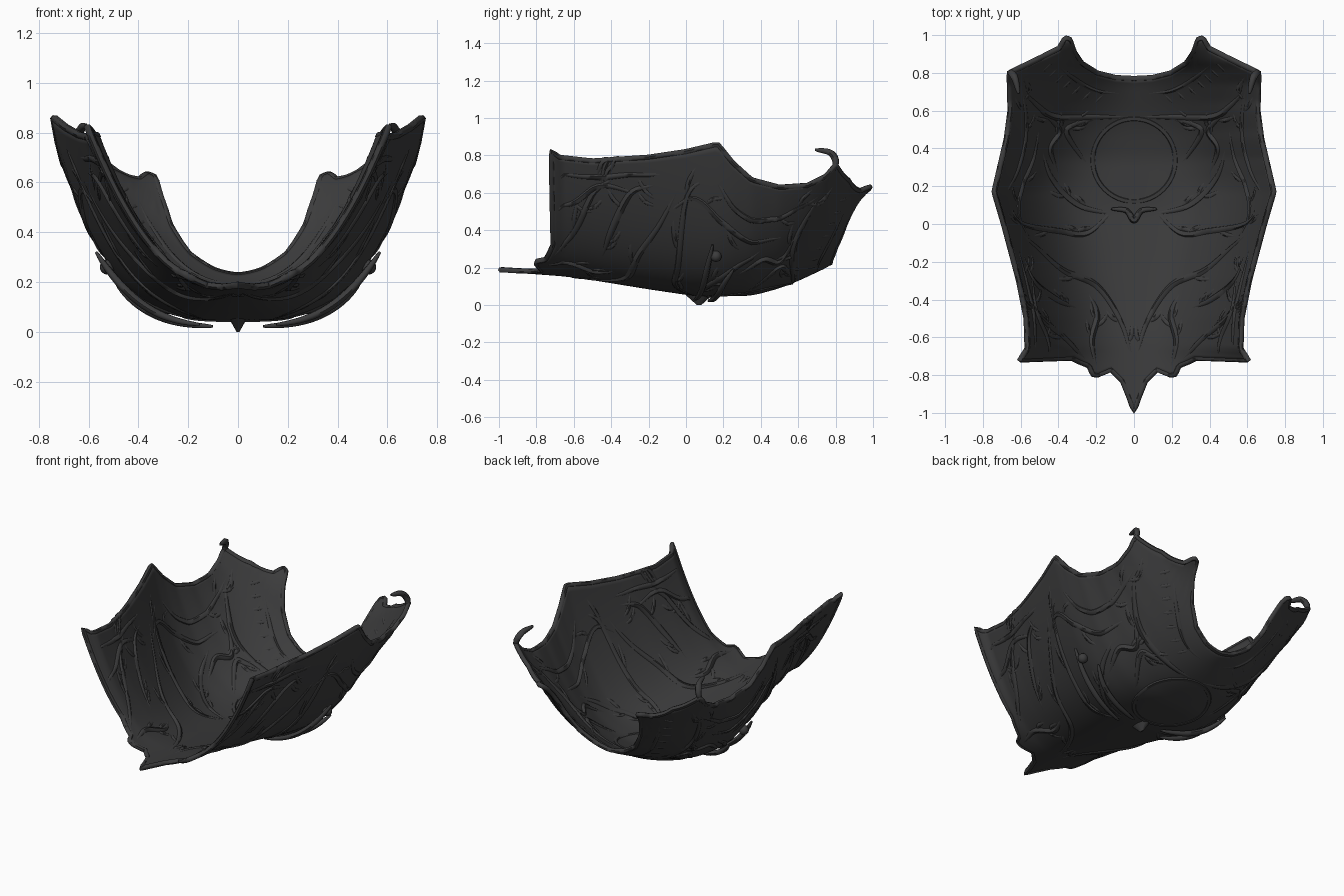
import bpy, math, random
from mathutils import Vector

random.seed(4)
if "Cube" in bpy.data.objects:
    bpy.data.objects.remove(bpy.data.objects["Cube"], do_unlink=True)

dark = bpy.data.materials.new("dark_iron")
dark.use_nodes = True
dark.diffuse_color = (0.045, 0.045, 0.046, 1)
bsdf = next(n for n in dark.node_tree.nodes if n.type == 'BSDF_PRINCIPLED')
bsdf.inputs["Base Color"].default_value = dark.diffuse_color

# Profiles along the body: half width, centre height, edge height, roundness
WIDTH = [(-1, .6), (-.73, .61), (-.66, .565), (-.5, .57), (-.3, .61), (-.15, .65),
         (0, .69), (.17, .74), (.3, .71), (.45, .675), (.6, .655), (.8, .66)]
CENTRE = [(-1, .19), (-.6, .16), (-.2, .095), (.07, .055), (.35, .06), (.5, .1),
          (.6, .14), (.77, .22), (.84, .28), (.9, .45), (1, .62)]
EDGE = [(-.73, .83), (-.68, .79), (-.5, .77), (-.2, .79), (0, .82), (.17, .86), (.25, .76),
        (.35, .67), (.5, .63), (.65, .64), (.75, .69), (.8, .75), (.87, .82), (1, .7)]
ROUND = [(-1, 2.2), (-.4, 2.6), (0, 3.1), (.2, 3.5), (.5, 2.6), (.77, 1.7)]
# Outlines across the body: hem and neck with shoulders
HEM = [(0, -.99), (.04, -.92), (.1, -.83), (.2, -.77), (.32, -.8), (.36, -.795),
       (.39, -.75), (.55, -.71), (1, -.72)]
NECK = [(0, .77), (.15, .775), (.3, .8), (.42, .85), (.48, .91), (.51, .975), (.55, .985),
        (.6, .93), (.75, .88), (1, .8)]


def lerp(table, v):
    if v <= table[0][0]:
        return table[0][1]
    for (a, fa), (b, fb) in zip(table, table[1:]):
        if v <= b:
            return fa + (fb - fa) * (v - a) / (b - a)
    return table[-1][1]


def soft(table, v):
    return sum(lerp(table, v + d) for d in (-.04, -.02, 0, .02, .04)) / 5


def point(t, y):
    """Point on the shell; t runs -1..1 across the body."""
    low, high = soft(CENTRE, y), lerp(EDGE, y)
    z = low + (high - low) * abs(t) ** soft(ROUND, y)
    return Vector((t * lerp(WIDTH, y), y, z))


def outward(t, y):
    e = .01
    n = (point(t + e, y) - point(t - e, y)).cross(point(t, y + e) - point(t, y - e))
    return -n.normalized()


def finish(obj):
    obj.data.materials.append(dark)
    bpy.ops.object.select_all(action='DESELECT')
    obj.select_set(True)
    bpy.context.view_layer.objects.active = obj


def smooth_path(pts, steps=8):
    """Catmull-Rom samples through the given points."""
    pts = [Vector(p) for p in pts]
    pts = [2 * pts[0] - pts[1]] + pts + [2 * pts[-1] - pts[-2]]
    out = []
    for a, b, c, d in zip(pts, pts[1:], pts[2:], pts[3:]):
        for i in range(steps):
            u = i / steps
            out.append(.5 * (2 * b + (c - a) * u + (2 * a - 5 * b + 4 * c - d) * u * u
                             + (3 * b - a - 3 * c + d) * u ** 3))
    return out + [pts[-2]]


def tubes(name, paths, radius, closed=False, taper=True):
    """Round strands along lists of 3D points."""
    cu = bpy.data.curves.new(name, 'CURVE')
    cu.dimensions = '3D'
    cu.bevel_depth = radius
    cu.bevel_resolution = 1
    cu.use_fill_caps = True
    for path in paths:
        sp = cu.splines.new('POLY')
        sp.points.add(len(path) - 1)
        sp.use_cyclic_u = closed
        for i, p in enumerate(path):
            sp.points[i].co = (*p, 1)
            u = i / (len(path) - 1)
            sp.points[i].radius = .35 + .75 * math.sin(math.pi * u) ** .6 if taper else 1
    obj = bpy.data.objects.new(name, cu)
    bpy.context.collection.objects.link(obj)
    finish(obj)
    bpy.ops.object.convert(target='MESH')
    bpy.ops.object.shade_smooth_by_angle(angle=math.radians(60))
    return obj


def on_shell(flat, side=1, lift=0):
    """Project (x, y) samples onto the shell, mirrored by side."""
    out = []
    for q in flat:
        t = max(-1, min(1, side * q.x / lerp(WIDTH, q.y)))
        out.append(point(t, q.y) + outward(t, q.y) * lift)
    return out


# Curved shell
COLS, ROWS = 140, 80
verts, faces = [], []
for i in range(COLS + 1):
    t = -1 + 2 * i / COLS
    lo, hi = lerp(HEM, abs(t)), lerp(NECK, abs(t))
    verts += [point(t, lo + (hi - lo) * j / ROWS) for j in range(ROWS + 1)]
for i in range(COLS):
    for j in range(ROWS):
        a = i * (ROWS + 1) + j
        faces.append((a, a + 1, a + ROWS + 2, a + ROWS + 1))
mesh = bpy.data.meshes.new("chest_shell")
mesh.from_pydata(verts, [], faces)
shell = bpy.data.objects.new("chest_shell", mesh)
bpy.context.collection.objects.link(shell)
finish(shell)
solid = shell.modifiers.new("thickness", 'SOLIDIFY')
solid.thickness = .022
solid.offset = 0
bpy.ops.object.shade_smooth_by_angle(angle=math.radians(40))

# Rolled rim around the whole outline
across = [-1 + 2 * i / COLS for i in range(COLS + 1)]
up = [lerp(HEM, 1) + (lerp(NECK, 1) - lerp(HEM, 1)) * j / ROWS for j in range(1, ROWS)]
rim = [point(t, lerp(HEM, abs(t))) for t in across] + [point(1, y) for y in up]
rim += [point(t, lerp(NECK, abs(t))) for t in reversed(across)]
rim += [point(-1, y) for y in reversed(up)]
tubes("rolled_rim", [rim], .015, closed=True, taper=False)

# Raised vines, drawn on one half and mirrored
VINES = [
    [(.1, .08), (.25, -.05), (.4, -.04), (.6, 0), (.67, .1)],
    [(0, -.75), (.07, -.52), (.2, -.33), (.38, -.25), (.52, -.13), (.63, -.03)],
    [(.1, .05), (.3, .1), (.44, .24), (.5, .42)],
    [(0, .57), (.2, .57), (.42, .57), (.52, .63), (.6, .72)],
    [(.2, -.77), (.23, -.62), (.2, -.48), (.25, -.36)],
    [(.25, -.73), (.38, -.6), (.5, -.5), (.56, -.38)],
    [(.3, -.45), (.42, -.4), (.54, -.3), (.6, -.15)],
    [(.69, .15), (.62, .3), (.58, .5), (.6, .75)],
    [(.24, .3), (.36, .48), (.32, .53), (.2, .56)],
    [(.55, -.1), (.62, .05), (.6, .2), (.54, .35), (.5, .55)],
    [(.53, -.7), (.54, -.5), (.57, -.35), (.63, -.1)],
    [(.45, -.7), (.47, -.6), (.53, -.45), (.55, -.25)],
    [(.4, .25), (.45, .4), (.4, .5), (.5, .6)],
]
flats, twigs = [smooth_path([(x, y, 0) for x, y in v]) for v in VINES], []
for f in flats:
    for k in range(3):
        i = random.randrange(3, len(f) - 3)
        a, d = f[i], (f[i + 1] - f[i]).normalized()
        n = Vector((-d.y, d.x, 0)) * random.choice((-1, 1))
        twigs.append(smooth_path([a, a + d * .04 + n * .03, a + d * .1 + n * .05], 4))
for side, word in ((1, "left"), (-1, "right")):
    tubes(word + "_vines", [on_shell(f, side) for f in flats], .02)
    tubes(word + "_twigs", [on_shell(f, side) for f in twigs], .016)

# Collar band with short ribs along the neck
BAND = [(0, .69), (.2, .71), (.34, .79), (.43, .87)]
band = smooth_path([(x, y, 0) for x, y in BAND])
for side, word in ((1, "left"), (-1, "right")):
    tubes(word + "_collar_band", [on_shell(band, side)], .016)
    ribs = []
    for p in band[6::3]:
        q = p + Vector((.07, -.07, 0))
        ribs.append(on_shell([p.lerp(q, u / 4) for u in range(5)], side))
    tubes(word + "_collar_ribs", ribs, .014)

# Round chest medallion ring
ring = [Vector((.22 * math.cos(a), .34 + .22 * math.sin(a), 0))
        for a in (k * math.tau / 48 for k in range(48))]
tubes("medallion_ring", [on_shell(ring)], .018, closed=True, taper=False)

# Central clasp: pointed boss outside, small horned knot inside
bpy.ops.mesh.primitive_cone_add(vertices=12, radius1=.045, radius2=.006, depth=.07,
                                location=(0, .07, .035), rotation=(math.pi, 0, 0))
boss = bpy.context.object
boss.name = "centre_boss"
boss.scale.y = 2
finish(boss)
bpy.ops.object.shade_smooth_by_angle(angle=math.radians(40))
tubes("clasp_knot", [smooth_path([(-.12, .08, .08), (-.04, .07, .085), (0, .02, .09),
                                  (.04, .07, .085), (.12, .08, .08)])], .015)

# Loose outer strands and shoulder hooks on both sides
STRANDS = [[(.1, .12), (.25, .16), (.38, .2), (.46, .25)],
           [(.15, .05), (.32, .09), (.45, .12), (.54, .15)]]
for side, word in ((1, "left"), (-1, "right")):
    paths = [on_shell(smooth_path([(x, y, 0) for x, y in s]), side, .035) for s in STRANDS]
    tubes(word + "_outer_strands", paths, .016)
    hook = [(.66, .79, .72), (.65, .8, .77), (.63, .77, .815), (.61, .69, .83)]
    tubes(word + "_shoulder_hook", [smooth_path([(side * x, y, z) for x, y, z in hook])], .018)
    bpy.ops.mesh.primitive_uv_sphere_add(segments=12, ring_count=8, radius=.03,
                                         location=(side * .525, .16, .26))
    knob = bpy.context.object
    knob.name = word + "_side_knob"
    finish(knob)
    bpy.ops.object.shade_smooth()
